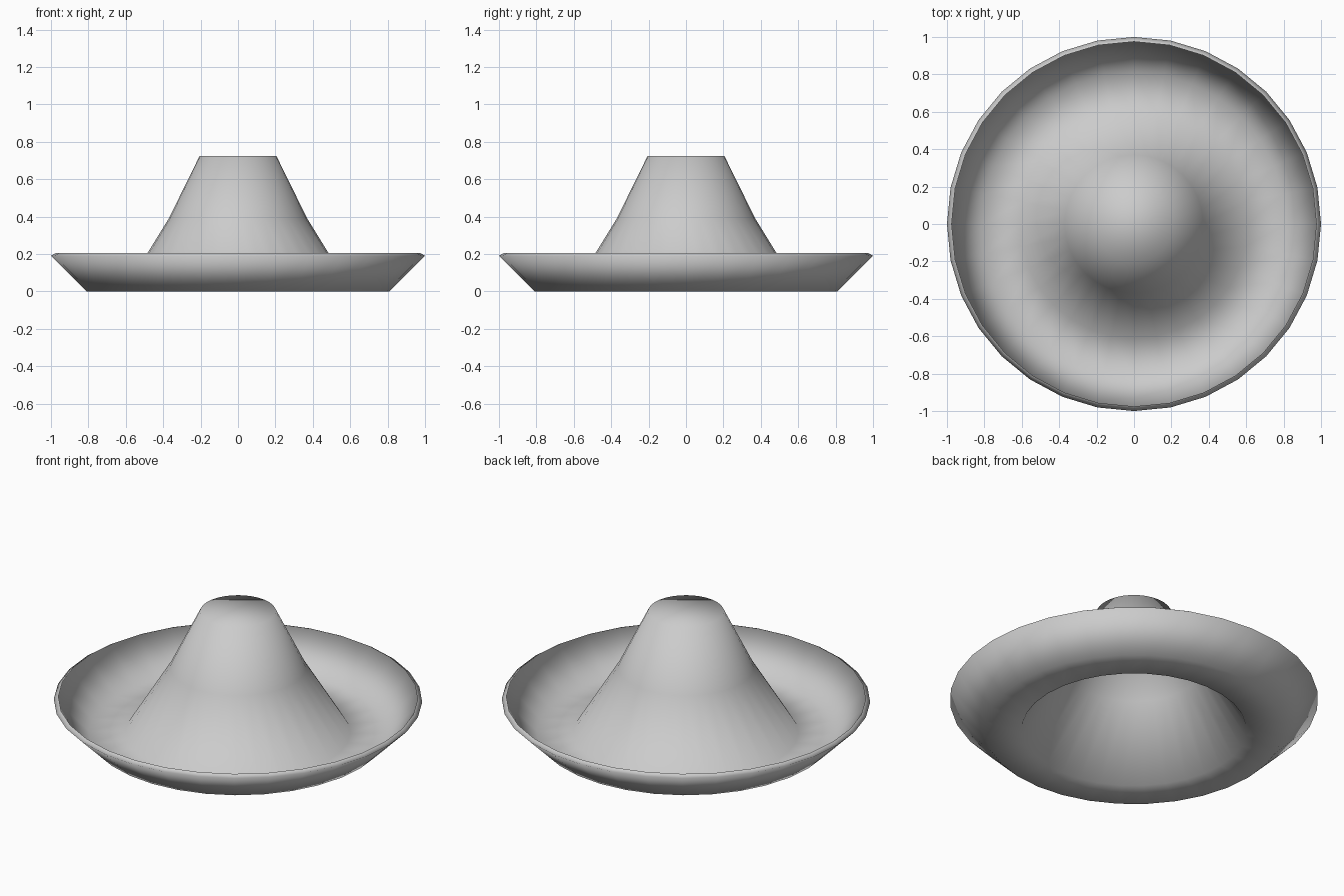
import bpy, bmesh
from math import cos, sin, pi

if "Cube" in bpy.data.objects:
    bpy.data.objects.remove(bpy.data.objects["Cube"])

SIDES = 32
# Half profile (radius, height): crown top, crown bend, trough, brim, turned lip
PROFILE = [(0.205, 0.725), (0.37, 0.39), (0.61, 0.0),
           (0.81, 0.0), (1.0, 0.19), (0.975, 0.205)]


def ring(bm, r, z):
    return [bm.verts.new((r * cos(2 * pi * i / SIDES), r * sin(2 * pi * i / SIDES), z))
            for i in range(SIDES)]


# Hat: one lathed sheet, open underneath
bm = bmesh.new()
rings = [ring(bm, r, z) for r, z in PROFILE]
for inner, outer in zip(rings, rings[1:]):
    for i in range(SIDES):
        j = (i + 1) % SIDES
        bm.faces.new((inner[i], outer[i], outer[j], inner[j]))

# Flat crown cap
bm.faces.new(rings[0])

for f in bm.faces:
    f.smooth = True
mesh = bpy.data.meshes.new("wide_brim_hat")
bm.to_mesh(mesh)
bm.free()
hat = bpy.data.objects.new("wide_brim_hat", mesh)
bpy.context.collection.objects.link(hat)
